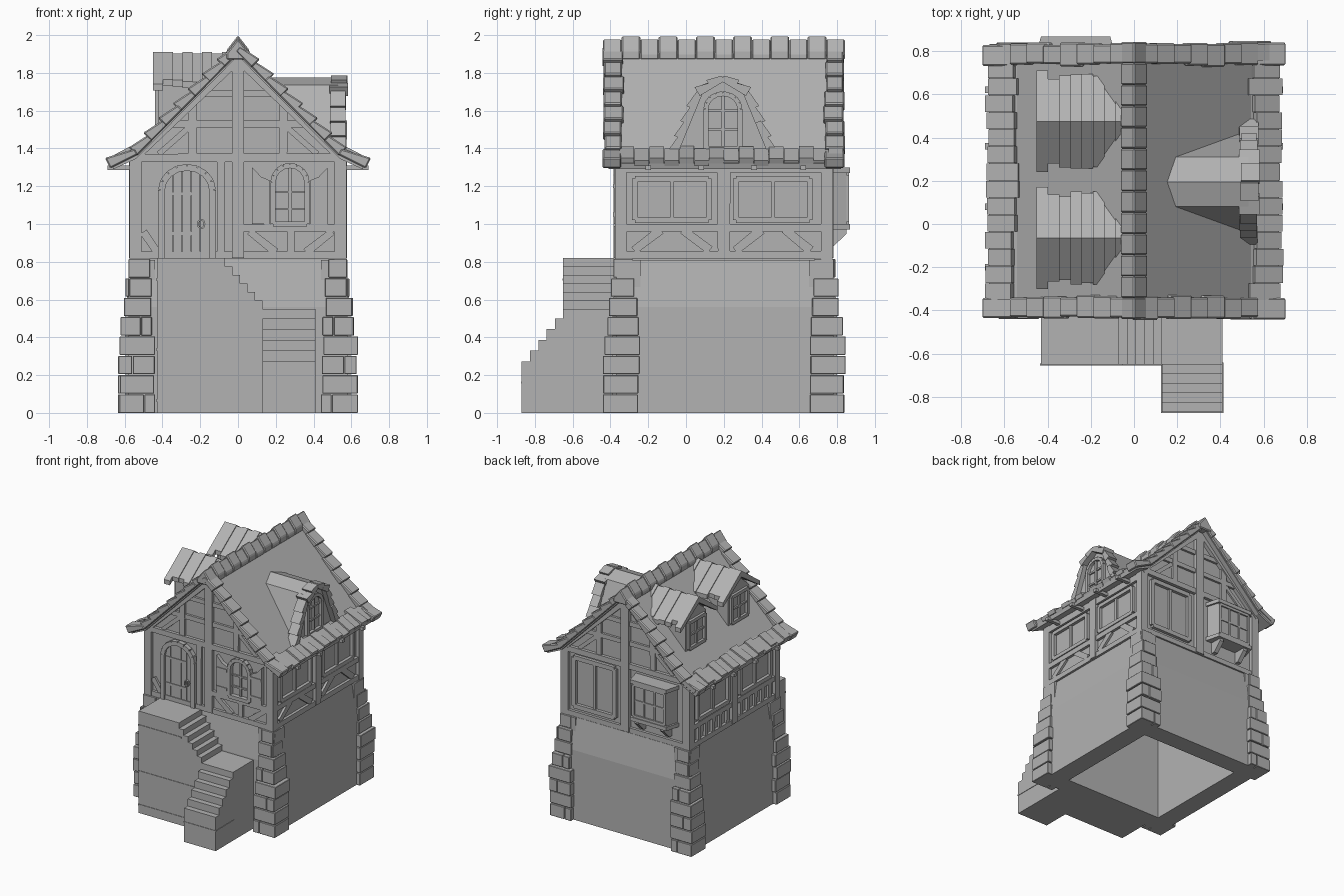
import bpy, bmesh, math, random
from mathutils import Vector

random.seed(4)
cube = bpy.data.objects.get("Cube")
if cube:
    bpy.data.objects.remove(cube, do_unlink=True)

grey = bpy.data.materials.new("plain grey")
grey.use_nodes = True
grey.diffuse_color = (0.45, 0.45, 0.45, 1)
grey.node_tree.nodes["Principled BSDF"].inputs["Base Color"].default_value = (0.45, 0.45, 0.45, 1)

parts = {}


# Planes to draw in: two coordinates plus a depth
def end(u, z, d): return (u, d, z)
def side(u, z, d): return (d, u, z)
def plan(u, v, d): return (u, v, d)
def front(u, z, d): return (u, -0.35 - d, z)
def back(u, z, d): return (u, 0.75 + d, z)
def right(u, z, d): return (0.55 + d, u, z)
def left(u, z, d): return (-0.55 - d, u, z)
def dormer_front(u, z, d): return (-0.42 - d, u, z)
def loft_front(u, z, d): return (0.53 + d, u, z)


def jit(a):
    return random.uniform(-a, a)


def prism(part, m, pts, d0, d1):
    bm = parts.setdefault(part, bmesh.new())
    rings = [[bm.verts.new(m(u, v, d)) for u, v in pts] for d in (d0, d1)]
    for r in rings:
        bm.faces.new(r)
    n = len(pts)
    for i in range(n):
        j = (i + 1) % n
        bm.faces.new((rings[0][i], rings[0][j], rings[1][j], rings[1][i]))


def rect(part, m, u0, v0, u1, v1, d0, d1):
    prism(part, m, [(u0, v0), (u1, v0), (u1, v1), (u0, v1)], d0, d1)


def beam(part, m, a, b, w=0.05, d0=0.0, d1=0.02, rough=0.0):
    a, b = Vector(a), Vector(b)
    t = (b - a).normalized()
    n = Vector((-t.y, t.x)) * w / 2
    k = [1 + jit(rough) for _ in range(4)]
    prism(part, m, [a + n * k[0], b + n * k[1], b - n * k[2], a - n * k[3]], d0, d1)


def outline(part, m, pts, w, d1, closed=True):
    for i in range(len(pts) if closed else len(pts) - 1):
        beam(part, m, pts[i], pts[(i + 1) % len(pts)], w, -0.005, d1)


def arch(c, hw, z0, spring, top, n=8):
    curve = [(c + hw * math.cos(math.pi * i / n), spring + (top - spring) * math.sin(math.pi * i / n))
             for i in range(n + 1)]
    return [(c + hw, z0)] + curve + [(c - hw, z0)]


def window(part, m, u0, z0, u1, z1, cols, rows, w=0.03, d=0.025):
    outline(part, m, [(u0, z0), (u1, z0), (u1, z1), (u0, z1)], w, d)
    for i in range(1, cols):
        u = u0 + (u1 - u0) * i / cols
        beam(part, m, (u, z0), (u, z1), w * 0.7, 0, d * 0.7)
    for i in range(1, rows):
        z = z0 + (z1 - z0) * i / rows
        beam(part, m, (u0, z), (u1, z), w * 0.6, 0, d * 0.6)


def tiles(part, m, path, counts, d0, d1, s, thick):
    # Overlapping tiles, each one lifted at its lower end
    for (a, b), n in zip(zip(path, path[1:]), counts):
        a, b = Vector(a), Vector(b)
        t = (b - a).normalized()
        nrm = Vector((-t.y, t.x)) * s
        for i in range(n):
            p, q = a.lerp(b, i / n), a.lerp(b, (i + 1.12) / n)
            prism(part, m, [p - nrm * 0.02, q - nrm * 0.02, q + nrm * thick, p + nrm * thick * 0.35],
                  d0 + jit(0.008), d1 + jit(0.008))


# Hollow stone base with a battered top
def wall_profile(o, inner, k):
    return [(o, 0), (o, 0.56), (o - k * 0.035, 0.81), (inner, 0.81), (inner, 0)]

for s in (-1, 1):
    prism("stone_base", end, wall_profile(s * 0.595, s * 0.44, s), -0.37, 0.78)
prism("stone_base", side, wall_profile(-0.39, -0.24, -1), -0.58, 0.58)
prism("stone_base", side, wall_profile(0.80, 0.65, 1), -0.58, 0.58)

# Corner stones, narrowing toward the top
for sx in (-1, 1):
    for yo, sy in ((-0.435, -1), (0.84, 1)):
        for i in range(8):
            z = i * 0.1025
            k = max(0, i - 3) * 0.013
            xo, xi = 0.635 - k + jit(0.006), 0.445 + k * 0.5 + jit(0.008)
            y0, y1 = yo - sy * (k + jit(0.006)), yo - sy * (0.185 - k * 0.5 + jit(0.008))
            cuts = [xi, xo] if i % 2 else [xi, xi + 0.06 + (i % 4) * 0.03, xo]
            for a, b in zip(cuts, cuts[1:]):
                rect("corner_stones", plan, sx * a, y0, sx * (b - 0.004), y1, z, z + 0.097)

# Landing, upper flight, lower landing, lower flight
steps = [(-0.43, 0), (-0.43, 0.82)]
for i in range(6):
    x, z = -0.07 + i * 0.04, 0.82 - i * 0.045
    steps += [(x, z), (x, z - 0.045)]
prism("landing_stairs", end, steps + [(0.41, 0.55), (0.41, 0)], -0.65, -0.36)
low = [(-0.64, 0)]
for i in range(5):
    y, z = -0.65 - i * 0.044, 0.5 - i * 0.057
    low += [(y, z), (y - 0.044, z)]
prism("lower_stairs", side, low + [(-0.87, 0.27), (-0.87, 0)], 0.13, 0.41)
for z in (0.06, 0.33, 0.7):
    rect("masonry_courses", end, -0.434, z, 0.13 if z < 0.5 else -0.05, z + 0.012, -0.654, -0.645)
rect("masonry_courses", plan, 0.126, -0.874, 0.414, -0.64, 0.155, 0.165)

# Upper storey and gables
prism("upper_walls", end, [(-0.55, 0.8), (0.55, 0.8), (0.55, 1.34), (0, 1.89), (-0.55, 1.34)], -0.35, 0.75)
for sx in (-1, 1):
    for y in (-0.375, 0.715):
        rect("corner_posts", plan, sx * 0.51, y, sx * 0.575, y + 0.06, 0.81, 1.35)

# Gable timbers on both ends
for m in (front, back):
    t = "gable_timbers"
    beam(t, m, (0, 0.82), (0, 1.92), 0.07, 0, 0.03, 0.12)
    beam(t, m, (-0.56, 1.35), (0.56, 1.35), 0.045, 0, 0.025, 0.1)
    beam(t, m, (-0.56, 0.835), (0.56, 0.835), 0.04, 0, 0.022)
    beam(t, m, (-0.38, 1.53), (0.38, 1.53), 0.035, 0, 0.018, 0.1)
    beam(t, m, (-0.22, 1.69), (0.22, 1.69), 0.035, 0, 0.018, 0.1)
    for s in (-1, 1):
        beam(t, m, (s * 0.57, 1.34), (0, 1.88), 0.06, 0, 0.03, 0.1)
        beam(t, m, (s * 0.24, 1.36), (s * 0.24, 1.66), 0.045, 0, 0.02, 0.12)
        beam(t, m, (s * 0.42, 1.37), (s * 0.25, 1.52), 0.03, 0, 0.014)

# Front lower timbers
t = "front_timbers"
beam(t, front, (0.03, 0.98), (0.53, 0.98), 0.04, 0, 0.025, 0.12)
for a, b in (((0.06, 0.96), (0.2, 0.85)), ((0.36, 0.85), (0.5, 0.96)), ((-0.5, 0.96), (-0.43, 0.85))):
    beam(t, front, a, b, 0.04, 0, 0.018, 0.15)
beam(t, front, (0.28, 0.85), (0.28, 0.97), 0.04)
beam(t, front, (-0.09, 0.83), (-0.09, 1.33), 0.04, 0, 0.018, 0.15)

# Arched plank door with straps and ring handle
outline("door_frame", front, arch(-0.27, 0.135, 0.82, 1.18, 1.3), 0.035, 0.035, False)
for i in range(5):
    u0 = -0.39 + i * 0.048
    top = [1.18 + 0.11 * math.sqrt(max(0, 1 - ((u + 0.27) / 0.125) ** 2)) for u in (u0, u0 + 0.044)]
    prism("door_planks", front, [(u0, 0.82), (u0 + 0.044, 0.82), (u0 + 0.044, top[1]), (u0, top[0])], 0, 0.016)
for z in (0.95, 1.16):
    beam("door_straps", front, (-0.39, z), (-0.2, z), 0.02, 0, 0.021)
ring = [(-0.195 + 0.018 * math.cos(a), 1.0 + 0.024 * math.sin(a)) for a in [i * math.pi / 4 for i in range(8)]]
outline("door_handle", front, ring, 0.009, 0.03)

# Arched front window with shutters
outline("front_window", front, arch(0.275, 0.09, 1.0, 1.22, 1.31), 0.028, 0.035)
beam("front_window", front, (0.275, 1.0), (0.275, 1.3), 0.014, 0, 0.015)
for z in (1.08, 1.17):
    beam("front_window", front, (0.19, z), (0.36, z), 0.012, 0, 0.013)
for s in (-1, 1):
    u = [0.275 + s * k for k in (0.105, 0.2)]
    prism("shutters", front, [(u[0], 1.0), (u[1], 1.0), (u[1], 1.3), ((u[0] + u[1]) / 2, 1.25), (u[0], 1.23)], 0, 0.03)
    for z in (1.05, 1.2):
        beam("shutters", front, (u[0], z), (u[1], z), 0.02, 0.02, 0.036)

# Side wall timbers
for m in (right, left):
    t = "side_timbers"
    for z, w in ((0.835, 0.04), (0.98, 0.04), (1.3, 0.05)):
        beam(t, m, (-0.35, z), (0.75, z), w, 0, 0.022, 0.1)
    beam(t, m, (0.2, 0.82), (0.2, 1.33), 0.065, 0, 0.028, 0.12)
    for c in (-0.075, 0.46):
        window("side_windows", m, c - 0.195, 1.02, c + 0.195, 1.24, 2, 1)
for c in (-0.075, 0.46):
    for s in (-1, 1):
        beam("right_braces", right, (c + s * 0.2, 0.86), (c + s * 0.06, 0.97), 0.045, 0, 0.018, 0.15)
    for i in range(5):
        beam("left_studs", left, (c - 0.18 + i * 0.09, 0.84), (c - 0.18 + i * 0.09, 0.98), 0.035, 0, 0.02, 0.15)

# Back panel and bay window on brackets
window("back_panel", back, 0.1, 0.9, 0.46, 1.29, 2, 1, 0.035)
bay = [(-0.45, 0.74), (-0.42, 0.85), (-0.12, 0.85), (-0.09, 0.74)]
prism("bay_window", plan, bay, 0.98, 1.29)
for z in (0.97, 1.27):
    prism("bay_trim", plan, [(-0.465, 0.74), (-0.43, 0.868), (-0.11, 0.868), (-0.075, 0.74)], z, z + 0.03)
window("bay_panes", lambda u, z, d: back(u, z, d + 0.1), -0.41, 1.01, -0.13, 1.26, 3, 2, 0.02, 0.012)
for x in (-0.4, -0.17):
    prism("bay_brackets", side, [(0.75, 0.88), (0.78, 0.88), (0.85, 0.95), (0.85, 0.98), (0.75, 0.98)], x, x + 0.035)

# Main roof slab with flared eaves
under = [(0.66, 1.29), (0.54, 1.345), (0, 1.89)]
shell = [(0, 1.93), (0.54, 1.385), (0.67, 1.32)]
prism("roof", end, shell + under + [(-u, z) for u, z in under[1::-1]] + [(-u, z) for u, z in shell[:0:-1]], -0.41, 0.82)
for s in (-1, 1):
    path = [(s * u, z) for u, z in shell]
    for y in (-0.435, 0.735):
        tiles("verge_tiles", end, path, (7, 1), y, y + 0.1, s, 0.042)
    for i in range(16):
        y = -0.43 + i * 0.079
        lift = 0.012 * (i % 2)
        beam("eave_tiles", end, (s * (0.545 + jit(0.02)), 1.385 + lift), (s * (0.672 + jit(0.012)), 1.322 + lift),
             0.032, y, y + 0.077)
    for y in (-0.2, 0.08, 0.36, 0.62):
        rect("rafter_tails", end, s * 0.54, 1.285, s * 0.69, 1.31, y - 0.015, y + 0.015)

# Ridge caps
for i in range(13):
    y, h = -0.44 + i * 0.0985, 0.016 * (i % 2)
    prism("ridge_caps", end, [(-0.06, 1.87), (-0.06, 1.905 + h), (0, 1.982 + h), (0.06, 1.905 + h), (0.06, 1.87)], y, y + 0.1)

# Pair of gabled dormers
for c in (-0.065, 0.475):
    prism("dormer_walls", side, [(c - 0.13, 1.44), (c + 0.13, 1.44), (c + 0.13, 1.75), (c, 1.86), (c - 0.13, 1.75)], -0.42, -0.1)
    window("dormer_windows", dormer_front, c - 0.1, 1.52, c + 0.1, 1.73, 2, 2, 0.026, 0.02)
    for i in range(8):
        x = -0.45 + i * 0.052
        w, h = (0.235, 0.008) if i == 0 else (0.205 + jit(0.014), 0.008 * (i % 2))
        e = 1.902 + h - w * 0.72
        prism("dormer_roofs", side, [(c - w, e), (c, 1.902 + h), (c + w, e), (c + w, e - 0.035), (c, 1.86), (c - w, e - 0.035)],
              x, x + 0.053)

# Wide loft dormer with tiled rim and arched window
C = 0.195
prism("loft_dormer", side, [(C - 0.25, 1.36), (C + 0.25, 1.36), (C + 0.115, 1.735), (C, 1.775), (C - 0.115, 1.735)], 0.1, 0.53)
for s in (-1, 1):
    rim = [(C, 1.775), (C + s * 0.125, 1.7), (C + s * 0.255, 1.385)]
    tiles("loft_rim_tiles", side, rim, (2, 4), 0.49, 0.575, s, 0.034)
outline("loft_window", loft_front, arch(C, 0.09, 1.4, 1.61, 1.69), 0.026, 0.025)
beam("loft_window", loft_front, (C, 1.4), (C, 1.68), 0.016, 0, 0.015)
for z in (1.5, 1.6):
    beam("loft_window", loft_front, (C - 0.09, z), (C + 0.09, z), 0.014, 0, 0.012)

# Turn every part into an object
for name, bm in parts.items():
    bmesh.ops.recalc_face_normals(bm, faces=bm.faces)
    mesh = bpy.data.meshes.new(name)
    bm.to_mesh(mesh)
    bm.free()
    mesh.materials.append(grey)
    obj = bpy.data.objects.new(name, mesh)
    bpy.context.scene.collection.objects.link(obj)
    if name in ("corner_stones", "verge_tiles", "ridge_caps"):
        bevel = obj.modifiers.new("worn_edges", "BEVEL")
        bevel.width, bevel.segments = 0.007, 1
